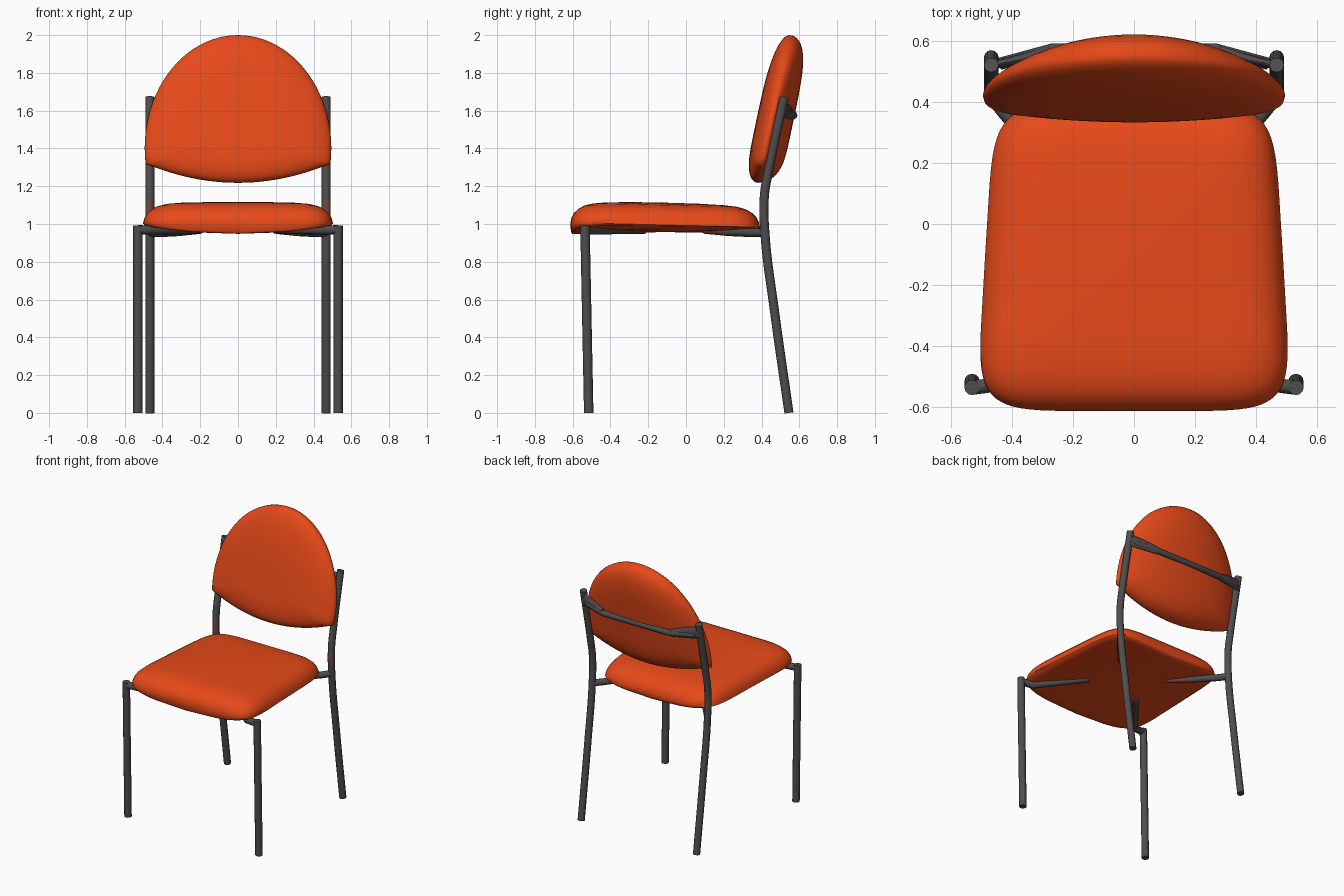
import bpy, bmesh, math

if "Cube" in bpy.data.objects:
    bpy.data.objects.remove(bpy.data.objects["Cube"])


def material(name, rgb):
    m = bpy.data.materials.new(name)
    m.diffuse_color = (*rgb, 1)
    m.use_nodes = True
    m.node_tree.nodes["Principled BSDF"].inputs["Base Color"].default_value = m.diffuse_color
    return m


ORANGE = material("orange upholstery", (0.83, 0.07, 0.01))
GREY = material("dark grey metal", (0.078, 0.074, 0.075))
BROWN = material("red brown tint", (0.17, 0.065, 0.05))


def smooth(ob, angle):
    bpy.ops.object.select_all(action='DESELECT')
    ob.select_set(True)
    bpy.context.view_layer.objects.active = ob
    bpy.ops.object.shade_smooth_by_angle(angle=math.radians(angle))


def loft(name, rings, start, end, mat):
    """Skin closed rings, closed by a pole at each end."""
    bm = bmesh.new()
    rows = [[bm.verts.new(p) for p in r] for r in rings]
    a, b = bm.verts.new(start), bm.verts.new(end)
    n = len(rows[0])
    for i in range(n):
        j = (i + 1) % n
        bm.faces.new((a, rows[0][j], rows[0][i]))
        bm.faces.new((b, rows[-1][i], rows[-1][j]))
        for r, s in zip(rows, rows[1:]):
            bm.faces.new((r[i], r[j], s[j], s[i]))
    bmesh.ops.recalc_face_normals(bm, faces=bm.faces)
    me = bpy.data.meshes.new(name)
    bm.to_mesh(me)
    bm.free()
    me.materials.append(mat)
    ob = bpy.data.objects.new(name, me)
    bpy.context.collection.objects.link(ob)
    smooth(ob, 60)


def tube(name, points, radii, handle='VECTOR', tint=None):
    """Round bar along a path, with one radius per point; tint picks brown faces."""
    cu = bpy.data.curves.new(name, 'CURVE')
    cu.dimensions = '3D'
    cu.bevel_depth = 1.0
    cu.bevel_resolution = 4
    cu.resolution_u = 8
    cu.use_fill_caps = True
    sp = cu.splines.new('BEZIER')
    sp.bezier_points.add(len(points) - 1)
    for bp, p, r in zip(sp.bezier_points, points, radii):
        bp.co = p
        bp.radius = r
        bp.handle_left_type = bp.handle_right_type = handle
    cu.materials.append(GREY)
    ob = bpy.data.objects.new(name, cu)
    bpy.context.collection.objects.link(ob)
    bpy.ops.object.select_all(action='DESELECT')
    ob.select_set(True)
    bpy.context.view_layer.objects.active = ob
    bpy.ops.object.convert(target='MESH')
    ob = bpy.context.view_layer.objects.active
    smooth(ob, 50)
    if tint:
        ob.data.materials.append(BROWN)
        for f in ob.data.polygons:
            f.material_index = 1 if tint(f.center, f.normal) else 0


# Seat cushion: rounded square rings, narrower at the back
def spow(v, e):
    return math.copysign(abs(v) ** e, v)


def seat_ring(s, z):
    ring = []
    for k in range(72):
        t = 2 * math.pi * k / 72
        y = -0.11 + 0.502 * s * spow(math.sin(t), 2 / 6.5)
        x = (0.481 - 0.06 * y) * s * spow(math.cos(t), 2 / 6.5)
        low = 0.042 * (x / 0.49) ** 2 if z < 1.0 else 0    # sides lift slightly
        tilt = -0.024 * (y + 0.45) if z > 1.0 else 0       # top falls to the back
        ring.append((x, y, z + low + tilt))
    return ring


SEAT = [(0.3, 0.955), (0.65, 0.950), (0.9, 0.948), (0.98, 0.948), (0.995, 0.957),
        (1, 1.003), (0.988, 1.030), (0.96, 1.056), (0.915, 1.078),
        (0.85, 1.096), (0.76, 1.108), (0.62, 1.115), (0.35, 1.120)]
loft("seat", [seat_ring(s, z) for s, z in SEAT],
     (0, -0.11, 0.957), (0, -0.11, 1.113), ORANGE)


# Backrest cushion: half-ellipse outline with a shallow curved lower edge
outline = []
a0 = math.asin(-0.08 / 0.6)
for k in range(49):
    t = a0 + (math.pi - 2 * a0) * k / 48
    outline.append((0.494 * math.cos(t), 1.4 + 0.6 * math.sin(t)))
for k in range(1, 24):
    x = outline[48][0] * (1 - k / 12)
    outline.append((x, 1.218 + 0.102 * (x / 0.49) ** 2))


def back_point(x, z, s, side):
    mid = 0.40 + (z - 1.3) * 0.21
    if side < 0:
        d = -0.08 * (1 - s ** 3.6) ** 0.5 * (1 - 0.12 * (x / 0.49) ** 2)
    else:
        d = 0.117 * (1 - s ** 4.5) ** 0.5 * (1 - 0.55 * (x / 0.49) ** 2)
    return (x, mid + d, z)


def back_ring(s, side):
    return [back_point(x * s, 1.5 + (z - 1.5) * s, s, side) for x, z in outline]


steps = [math.sin(math.pi / 2 * k / 14) for k in range(1, 15)]
rings = [back_ring(s, -1) for s in steps] + [back_ring(s, 1) for s in steps[-2::-1]]
loft("backrest", rings, back_point(0, 1.5, 0, -1), back_point(0, 1.5, 0, 1), ORANGE)


def oval(x, y, z, ry, rz):
    return [(x, y + ry * math.cos(k * math.pi / 8), z + rz * math.sin(k * math.pi / 8))
            for k in range(16)]


# Metal frame, one set of tubes per side
for m, side in ((-1, "left"), (1, "right")):
    tube(f"{side}_front_leg", [(m * .53, -.515, 0), (m * .53, -.535, .992)], [.025] * 2)
    tube(f"{side}_front_seat_support",
         [(m * .53, -.535, .970), (m * .44, -.525, .968), (m * .2, -.22, .970)],
         [.024, .024, .022])
    tube(f"{side}_rear_leg",
         [(m * .467, .545, 0), (m * .467, .467, .55), (m * .467, .418, .95),
          (m * .467, .415, 1.15), (m * .467, .435, 1.27), (m * .467, .52, 1.672)],
         [.024] * 6, 'AUTO',
         lambda c, n: 1.02 < c.z < 1.13 and n.y < -0.3)
    tube(f"{side}_rear_seat_support",
         [(m * .467, .418, .955), (m * .42, .36, .953), (m * .31, .23, .958), (m * .2, .1, .968)],
         [.023, .023, .022, .02], 'VECTOR', lambda c, n: abs(c.x) < 0.31)
    # flat tapered bracket joining the leg to the back bar
    loft(f"{side}_bar_bracket",
         [oval(m * .467, .517, 1.61, .014, .046), oval(m * .37, .542, 1.595, .014, .038),
          oval(m * .28, .566, 1.578, .020, .027)],
         (m * .467, .517, 1.61), (m * .28, .566, 1.578), GREY)

# Bar across the rear of the backrest
tube("back_bar", [(-.44, .524, 1.59), (-.27, .570, 1.575), (.27, .570, 1.575), (.44, .524, 1.59)],
     [.02] * 4)
